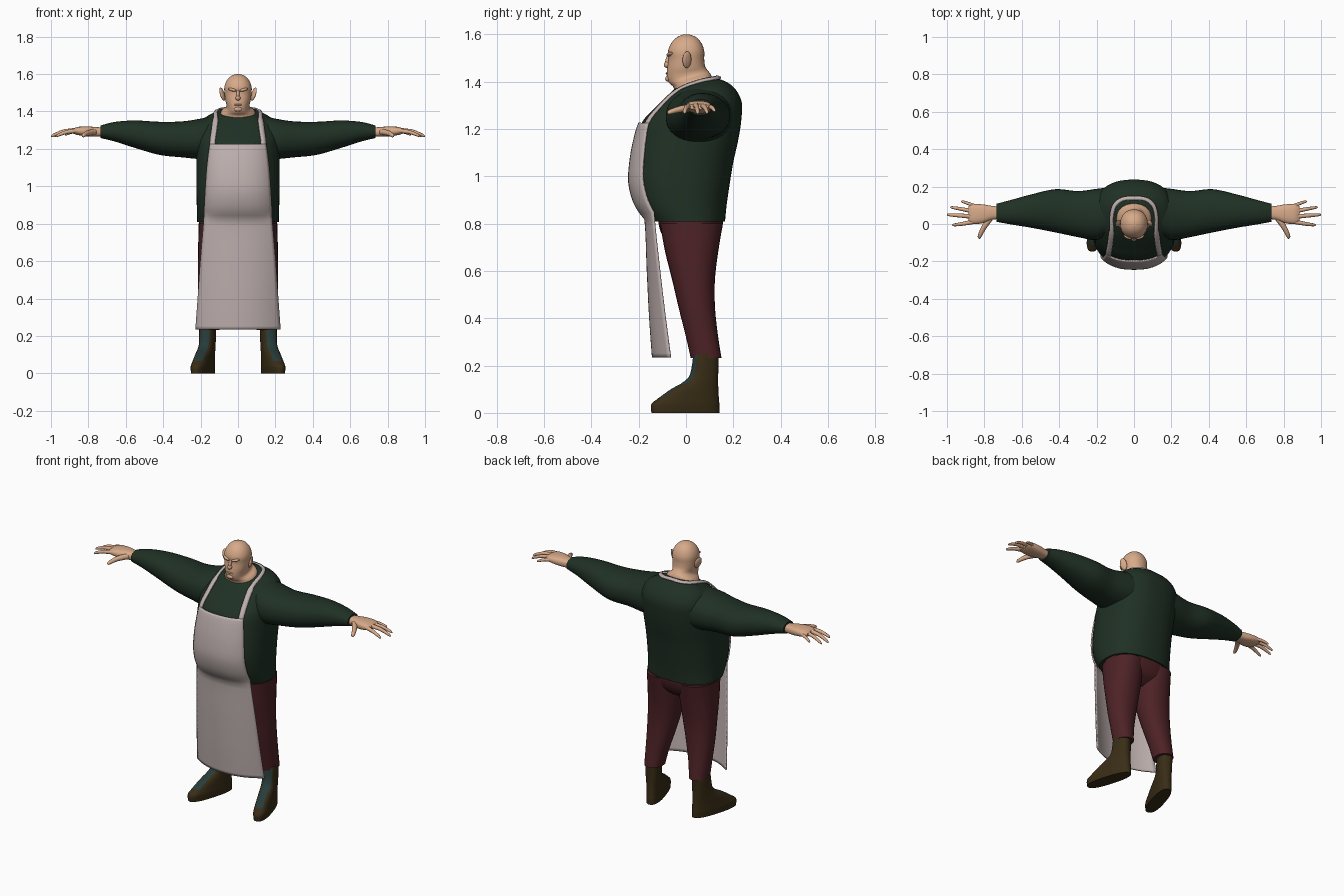
import bpy, bmesh, math
from mathutils import Vector, Matrix
from mathutils.bvhtree import BVHTree


def material(name, r, g, b):
    m = bpy.data.materials.new(name)
    m.diffuse_color = (r, g, b, 1)
    return m


SKIN = material("skin", 0.68, 0.40, 0.25)
GREEN = material("dark green wool", 0.014, 0.030, 0.018)
RED = material("dark red cloth", 0.075, 0.016, 0.019)
CLOTH = material("pale apron cloth", 0.52, 0.44, 0.43)
LEATHER = material("brown leather", 0.040, 0.026, 0.008)
TEAL = material("dark teal", 0.020, 0.045, 0.042)


# Ring makers: centre + two half-axes, nine floats
def flat(zf, zb, hw, yf, yb):
    return (0, (yf + yb) / 2, (zf + zb) / 2, hw, 0, 0, 0, (yb - yf) / 2, (zb - zf) / 2)


def leg_ring(z, x0, x1, y0, y1):
    return ((x0 + x1) / 2, (y0 + y1) / 2, z, (x1 - x0) / 2, 0, 0, 0, (y1 - y0) / 2, 0)


def arm_ring(x, y0, y1, z0, z1):
    return (x, (y0 + y1) / 2, (z0 + z1) / 2, 0, (y1 - y0) / 2, 0, 0, 0, (z1 - z0) / 2)


def smooth_path(pts, sub):
    """Catmull-Rom through tuples of any length."""
    out = []
    for i in range(len(pts) - 1):
        p0, p1, p2, p3 = (pts[max(i - 1, 0)], pts[i], pts[i + 1], pts[min(i + 2, len(pts) - 1)])
        for s in range(sub):
            t = s / sub
            out.append([0.5 * (2 * b + (c - a) * t + (2 * a - 5 * b + 4 * c - d) * t * t
                               + (3 * b - a - 3 * c + d) * t ** 3)
                        for a, b, c, d in zip(p0, p1, p2, p3)])
    return out + [list(pts[-1])]


def loft(bm, rings, n=32, sub=4, p=2.0):
    prev = first = None
    for r in smooth_path(rings, sub):
        c, a, b = Vector(r[:3]), Vector(r[3:6]), Vector(r[6:9])
        cur = []
        for k in range(n):
            t = 2 * math.pi * k / n
            u, v = math.cos(t), math.sin(t)
            u = math.copysign(abs(u) ** (2 / p), u)
            v = math.copysign(abs(v) ** (2 / p), v)
            cur.append(bm.verts.new(c + a * u + b * v))
        if prev:
            for k in range(n):
                bm.faces.new((prev[k], prev[(k + 1) % n], cur[(k + 1) % n], cur[k]))
        else:
            first = cur
        prev = cur
    bm.faces.new(first)
    bm.faces.new(prev)


def finger(bm, pts, r0, r1):
    pts = [Vector(q) for q in pts]
    rings = []
    prof = [(0, 1), (0.5, 1), (0.85, 0.95), (0.96, 0.75), (1, 0.25)]
    for t, s in prof:
        q = pts[0] * (1 - t) ** 2 + pts[1] * 2 * t * (1 - t) + pts[2] * t * t
        d = (pts[2] - pts[0]).normalized()
        a = d.cross(Vector((0, 0, 1))).normalized()
        b = a.cross(d)
        r = (r0 + (r1 - r0) * t) * s
        rings.append((*q, *(a * r), *(b * r)))
    loft(bm, rings, 12, 2)


def blob(bm, loc, scale, rot=(0, 0, 0)):
    m = Matrix.Translation(loc)
    for ang, ax in zip(rot, "XYZ"):
        m = m @ Matrix.Rotation(ang, 4, ax)
    bmesh.ops.create_uvsphere(bm, u_segments=16, v_segments=10, radius=1,
                              matrix=m @ Matrix.Diagonal((*scale, 1)))


def part(name, bm, mats, mirror=False, thick=0):
    bmesh.ops.recalc_face_normals(bm, faces=bm.faces)
    me = bpy.data.meshes.new(name)
    bm.to_mesh(me)
    ob = bpy.data.objects.new(name, me)
    bpy.context.collection.objects.link(ob)
    for m in mats:
        me.materials.append(m)
    bpy.ops.object.select_all(action='DESELECT')
    ob.select_set(True)
    bpy.context.view_layer.objects.active = ob
    bpy.ops.object.shade_smooth_by_angle(angle=math.radians(50))
    if thick:
        s = ob.modifiers.new("thickness", 'SOLIDIFY')
        s.thickness, s.offset = thick, 0
    if mirror:
        ob.modifiers.new("mirror", 'MIRROR')
    return ob


# Sweater body
bm = bmesh.new()
loft(bm, [flat(*r) for r in [
    (0.81, 0.81, 0.218, -0.155, 0.165), (0.88, 0.88, 0.22, -0.205, 0.172),
    (0.97, 0.97, 0.222, -0.23, 0.185), (1.06, 1.06, 0.222, -0.226, 0.2),
    (1.15, 1.15, 0.222, -0.21, 0.22), (1.23, 1.24, 0.222, -0.185, 0.234),
    (1.285, 1.32, 0.215, -0.135, 0.234), (1.335, 1.385, 0.18, -0.085, 0.193),
    (1.37, 1.42, 0.105, -0.048, 0.12)]], 48, 5, 2.4)
part("sweater_body", bm, [GREEN])
torso = BVHTree.FromBMesh(bm)

# Sleeves
bm = bmesh.new()
loft(bm, [arm_ring(*r) for r in [
    (0.10, -0.05, 0.2, 1.14, 1.385), (0.2, -0.085, 0.188, 1.145, 1.362), (0.3, -0.07, 0.176, 1.155, 1.347),
    (0.42, -0.045, 0.186, 1.168, 1.345), (0.55, -0.02, 0.158, 1.205, 1.352),
    (0.66, -0.002, 0.128, 1.24, 1.344), (0.735, 0.012, 0.108, 1.258, 1.325)]], 32, 5, 2.2)
part("sleeve", bm, [GREEN], mirror=True)

# Hands
bm = bmesh.new()
loft(bm, [arm_ring(*r) for r in [
    (0.71, 0.028, 0.092, 1.268, 1.312), (0.76, 0.022, 0.097, 1.265, 1.317), (0.81, 0.004, 0.105, 1.267, 1.32),
    (0.86, 0.0, 0.106, 1.275, 1.317), (0.885, 0.012, 0.095, 1.283, 1.306)]], 24, 4, 2.6)
for a, b, c, r in [((0.85, 0.014, 1.298), (0.91, 0.0, 1.3), (0.972, -0.006, 1.268), 0.013),
                   ((0.86, 0.04, 1.3), (0.93, 0.045, 1.305), (1.0, 0.05, 1.266), 0.013),
                   ((0.86, 0.068, 1.298), (0.92, 0.08, 1.302), (0.982, 0.09, 1.267), 0.012),
                   ((0.84, 0.09, 1.296), (0.88, 0.11, 1.298), (0.925, 0.122, 1.275), 0.011),
                   ((0.77, 0.03, 1.29), (0.81, -0.02, 1.29), (0.83, -0.078, 1.268), 0.017)]:
    finger(bm, (a, b, c), r, r * 0.62)
part("hand", bm, [SKIN], mirror=True)

# Head and neck
bm = bmesh.new()
loft(bm, [flat(*r) for r in [
    (1.335, 1.39, 0.1, -0.05, 0.115), (1.375, 1.425, 0.09, -0.052, 0.107), (1.395, 1.44, 0.066, -0.072, 0.098),
    (1.42, 1.45, 0.062, -0.081, 0.09), (1.455, 1.465, 0.068, -0.08, 0.081),
    (1.495, 1.495, 0.072, -0.074, 0.077), (1.53, 1.53, 0.073, -0.076, 0.077),
    (1.562, 1.562, 0.062, -0.063, 0.066), (1.586, 1.586, 0.042, -0.041, 0.046),
    (1.598, 1.598, 0.018, -0.017, 0.02), (1.6, 1.6, 0.003, -0.002, 0.004)]], 36, 4, 2.15)
blob(bm, (0, -0.079, 1.472), (0.013, 0.015, 0.014))
blob(bm, (0, -0.075, 1.49), (0.009, 0.012, 0.028), (-0.25, 0, 0))
blob(bm, (0, -0.079, 1.436), (0.022, 0.007, 0.005))
blob(bm, (0, -0.078, 1.412), (0.022, 0.01, 0.012))
for s in (-1, 1):
    blob(bm, (s * 0.03, -0.068, 1.516), (0.025, 0.013, 0.008), (0, -s * 0.25, s * 0.3))
    blob(bm, (s * 0.084, 0.004, 1.493), (0.009, 0.021, 0.037), (0, s * 0.3, s * 0.5))
part("head", bm, [SKIN])

# Trousers
bm = bmesh.new()
loft(bm, [flat(*r) for r in [
    (0.86, 0.86, 0.2, -0.12, 0.158), (0.78, 0.78, 0.207, -0.112, 0.153),
    (0.72, 0.72, 0.17, -0.08, 0.125), (0.68, 0.68, 0.08, -0.04, 0.07)]], 32, 4, 2.3)
for s in (-1, 1):
    loft(bm, [leg_ring(z, s * x0, s * x1, y0, y1) for z, x0, x1, y0, y1 in [
        (0.8, 0.0, 0.21, -0.11, 0.156), (0.68, 0.004, 0.213, -0.088, 0.136),
        (0.56, 0.022, 0.214, -0.058, 0.122), (0.44, 0.05, 0.213, -0.03, 0.123),
        (0.32, 0.082, 0.208, 0.0, 0.136), (0.232, 0.098, 0.204, 0.02, 0.15)]], 28, 4, 2.2)
part("trousers", bm, [RED])


# Boots, toes turned out, teal strip over the instep
def foot_x(y):
    return 0.157 + (0.1 - y) * 0.3


bm = bmesh.new()
side = Vector((0.958, 0.287, 0))
rings = []
for z, yf, yb, w in [(0.0, -0.145, 0.14, 0.043), (0.035, -0.146, 0.14, 0.045), (0.055, -0.125, 0.138, 0.044),
                     (0.1, -0.062, 0.135, 0.042), (0.13, -0.01, 0.134, 0.041), (0.165, 0.02, 0.134, 0.041),
                     (0.25, 0.034, 0.136, 0.043)]:
    rings.append(((foot_x(yf) + foot_x(yb)) / 2, (yf + yb) / 2, z,
                  (foot_x(yf) - foot_x(yb)) / 2, (yf - yb) / 2, 0, *(side * w)))
loft(bm, rings, 32, 4, 2.5)
bmesh.ops.recalc_face_normals(bm, faces=bm.faces)
for f in bm.faces:
    c = f.calc_center_median()
    off = abs((c - Vector((foot_x(c.y), c.y, c.z))).dot(side))
    if f.normal.y < -0.3 and 0.06 < c.z and off < 0.024:
        f.material_index = 1
part("boot", bm, [LEATHER, TEAL], mirror=True)


# Apron: bib hugging the belly, skirt hanging free
def grid(bm, rows):
    vs = [[bm.verts.new(q) for q in row] for row in rows]
    for r0, r1 in zip(vs, vs[1:]):
        for k in range(len(r0) - 1):
            bm.faces.new((r0[k], r0[k + 1], r1[k + 1], r1[k]))


bm = bmesh.new()
rows = []
for z, hw, yc, ye in smooth_path([(1.225, 0.15, -0.19, -0.13), (1.1, 0.165, -0.2, -0.135),
                                  (0.95, 0.175, -0.2, -0.138), (0.82, 0.182, -0.172, -0.135),
                                  (0.6, 0.2, -0.162, -0.112), (0.4, 0.214, -0.152, -0.088),
                                  (0.235, 0.226, -0.14, -0.066)], 6):
    row = []
    for k in range(25):
        u = k / 12 - 1
        y = yc + (ye - yc) * abs(u) ** 2.2
        hit = torso.ray_cast(Vector((hw * u, -1, z)), Vector((0, 1, 0)))[0]
        if hit:
            y = min(y, hit.y - 0.01)
        row.append((hw * u, y, z))
    rows.append(row)
grid(bm, rows)
part("apron", bm, [CLOTH], thick=0.008)

# Neck strap lying on the sweater
half = [(0.135, -0.165, 1.215), (0.127, -0.105, 1.3), (0.117, -0.03, 1.36), (0.118, 0.05, 1.4),
        (0.103, 0.105, 1.42), (0.06, 0.134, 1.42), (0, 0.138, 1.42)]
path = [Vector(q) for q in smooth_path(half + [(-x, y, z) for x, y, z in half[-2::-1]], 5)]
bm = bmesh.new()
rows = []
for i, q in enumerate(path):
    d = path[min(i + 1, len(path) - 1)] - path[max(i - 1, 0)]
    across = Vector((d.y, -d.x, 0)).normalized()
    w = 0.015 if q.y < -0.03 else 0.011
    row = []
    for s in (-1, 0, 1):
        co, no, _, _ = torso.find_nearest(q + across * w * s)
        row.append(co + no * 0.007)
    rows.append(row)
grid(bm, rows)
part("apron_strap", bm, [CLOTH], thick=0.008)
